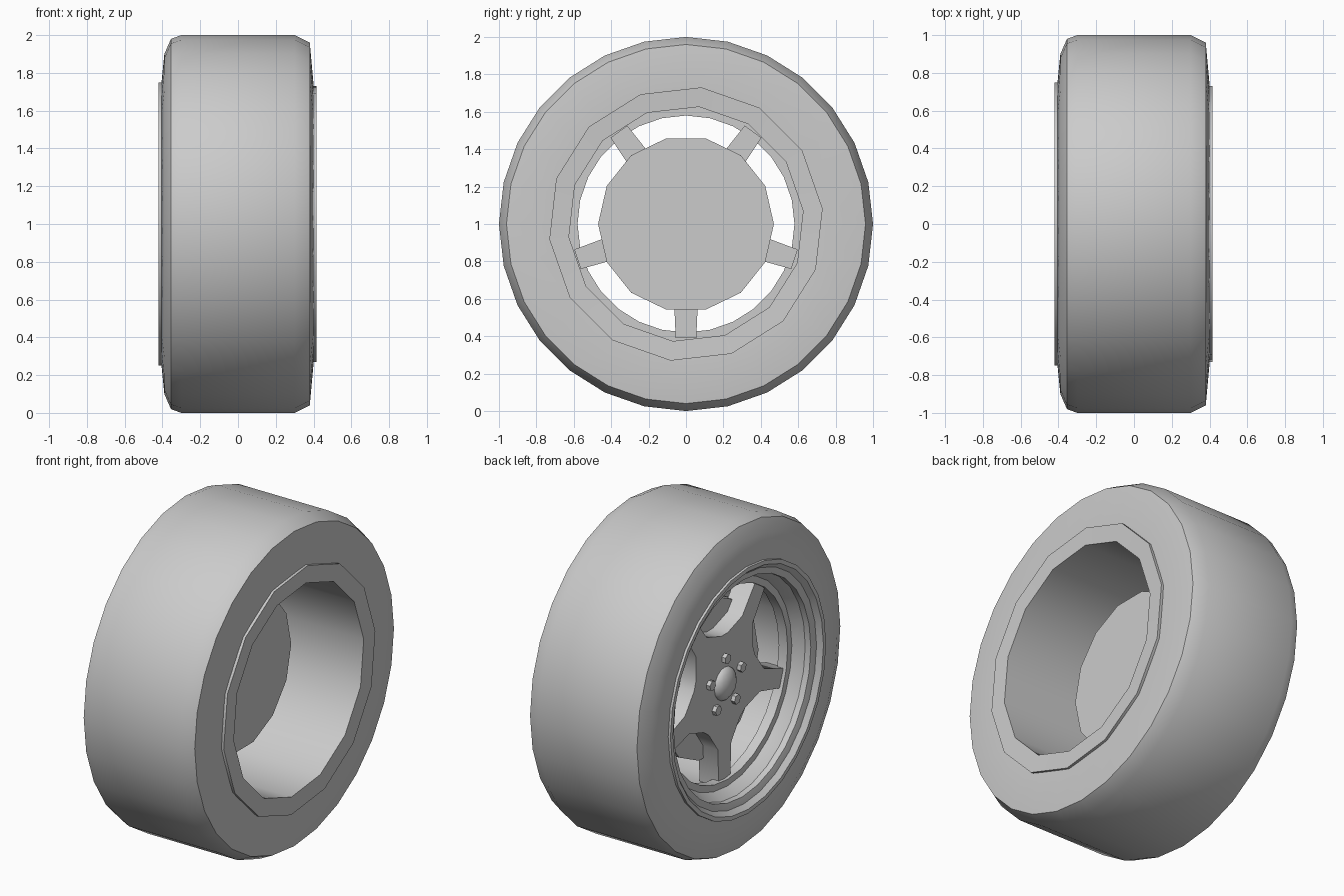
import bpy, bmesh, math
from math import sin, cos, pi, radians
from mathutils import Matrix

cube = bpy.data.objects.get("Cube")
if cube:
    bpy.data.objects.remove(cube)

GREY = (0.6, 0.6, 0.6, 1)
grey = bpy.data.materials.new("plain_grey")
grey.use_nodes = True
grey.diffuse_color = GREY
grey.node_tree.nodes["Principled BSDF"].inputs["Base Color"].default_value = GREY


def finish(bm, name, angle=35):
    """Turn a bmesh around the wheel axle into a shaded object."""
    bmesh.ops.recalc_face_normals(bm, faces=bm.faces)
    mesh = bpy.data.meshes.new(name)
    bm.to_mesh(mesh)
    bm.free()
    mesh.materials.append(grey)
    ob = bpy.data.objects.new(name, mesh)
    ob.location.z = 1
    bpy.context.collection.objects.link(ob)
    bpy.ops.object.select_all(action='DESELECT')
    ob.select_set(True)
    bpy.context.view_layer.objects.active = ob
    bpy.ops.object.shade_smooth_by_angle(angle=radians(angle))
    return ob


def lathe(name, profile, sides, turn=0):
    """Revolve a closed (x, radius) profile about the x axis."""
    bm = bmesh.new()
    rings = []
    for i in range(sides):
        a = turn + 2 * pi * i / sides
        rings.append([bm.verts.new((x, r * cos(a), r * sin(a))) for x, r in profile])
    n = len(profile)
    for i in range(sides):
        p, q = rings[i], rings[(i + 1) % sides]
        for j in range(n):
            k = (j + 1) % n
            bm.faces.new((p[j], p[k], q[k], q[j]))
    return finish(bm, name)


def prism(name, outline, x0, x1):
    """Extrude a closed (y, z) outline along x."""
    bm = bmesh.new()
    face = bm.faces.new([bm.verts.new((x0, y, z)) for y, z in outline])
    new = bmesh.ops.extrude_face_region(bm, geom=[face])["geom"]
    bmesh.ops.translate(bm, vec=(x1 - x0, 0, 0),
                        verts=[v for v in new if isinstance(v, bmesh.types.BMVert)])
    return finish(bm, name)


def ngon(radius, sides, turn=0, cy=0, cz=0):
    return [(cy + radius * cos(turn + 2 * pi * i / sides),
             cz + radius * sin(turn + 2 * pi * i / sides)) for i in range(sides)]


# Tyre: rounded outer shoulder, chamfered inner shoulder
lathe("tyre", [(-0.38, 0.66), (-0.405, 0.75), (-0.39, 0.9), (-0.355, 0.98), (-0.3, 1),
               (0.3, 1), (0.38, 0.96), (0.4, 0.74), (0.39, 0.66)], 28)

# Rim barrel on the inner side, with a flat flange
lathe("rim_barrel", [(0.385, 0.735), (0.415, 0.735), (0.41, 0.63), (-0.22, 0.63),
                     (-0.22, 0.67), (0.385, 0.67)], 14, pi / 28)

# Outer rim dish with lip and inner band
lathe("rim_dish", [(-0.39, 0.75), (-0.42, 0.75), (-0.42, 0.725), (-0.38, 0.69),
                   (-0.33, 0.65), (-0.28, 0.62), (-0.28, 0.58), (-0.22, 0.58),
                   (-0.22, 0.67), (-0.36, 0.71)], 28)

# Five spokes joined in one star
star = []
for i in range(5):
    a = -pi / 2 + 2 * pi * i / 5
    for r, w in ((0.26, -0.15), (0.38, -0.065), (0.61, -0.055),
                 (0.61, 0.055), (0.38, 0.065), (0.26, 0.15)):
        star.append((r * cos(a) - w * sin(a), r * sin(a) + w * cos(a)))
prism("spoke_star", star, -0.26, -0.13)

# Hub drum behind the spokes
prism("hub_drum", ngon(0.47, 14), -0.16, 0.03)

# Domed centre cap
bm = bmesh.new()
bmesh.ops.create_uvsphere(bm, u_segments=14, v_segments=8, radius=0.1)
bmesh.ops.transform(bm, verts=bm.verts,
                    matrix=Matrix.Translation((-0.255, 0, 0)) @ Matrix.Diagonal((0.55, 1, 1, 1)))
finish(bm, "centre_cap", 60)

# Lug nuts between the spokes
for i in range(5):
    a = pi / 2 + 2 * pi * i / 5
    prism(f"lug_nut_{i + 1}", ngon(0.03, 6, a, 0.155 * cos(a), 0.155 * sin(a)), -0.285, -0.25)
